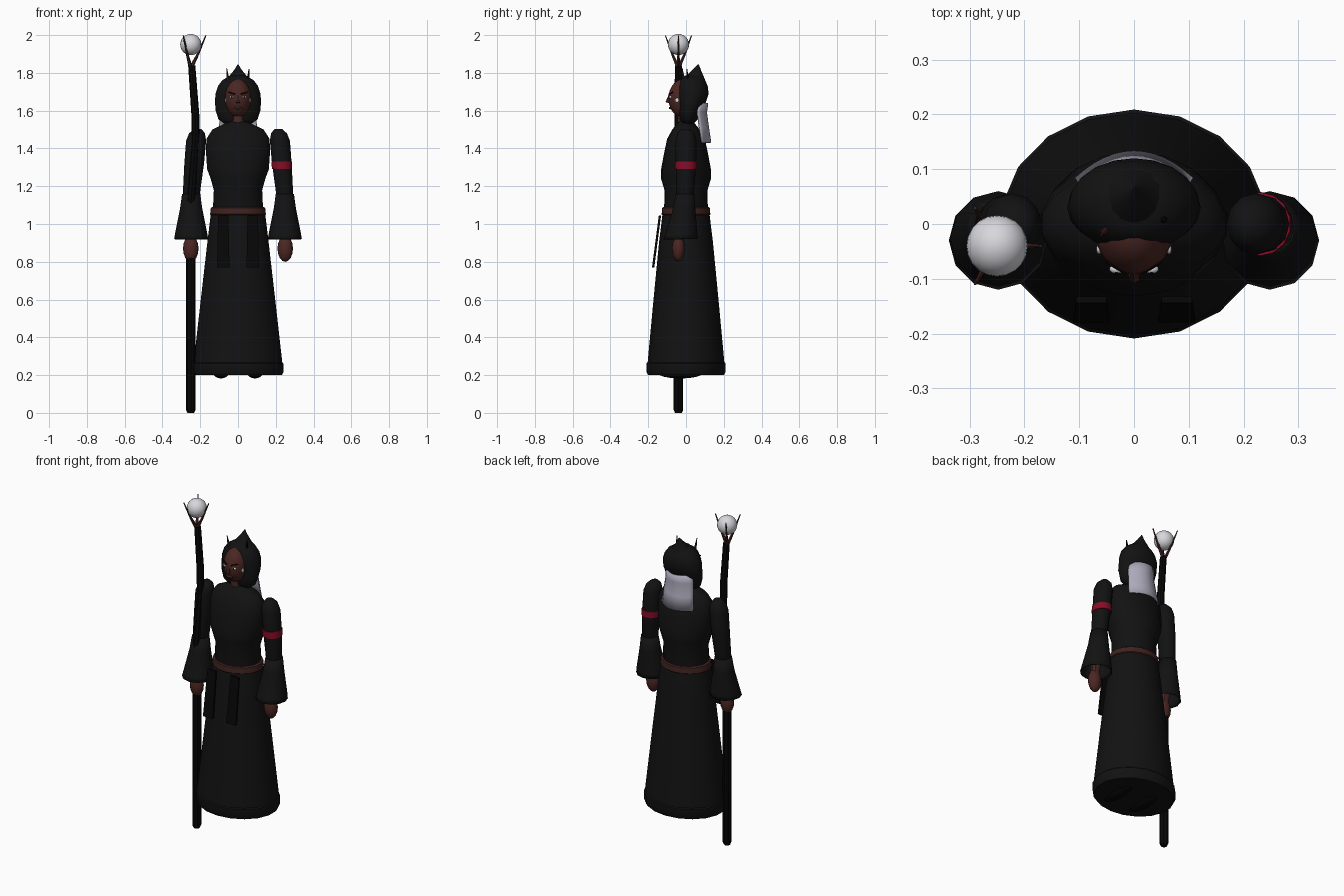
import bpy, bmesh, math
from mathutils import Vector

if "Cube" in bpy.data.objects:
    bpy.data.objects.remove(bpy.data.objects["Cube"])


def material(name, r, g, b):
    m = bpy.data.materials.new(name)
    m.diffuse_color = (r, g, b, 1)
    m.use_nodes = True
    m.node_tree.nodes["Principled BSDF"].inputs["Base Color"].default_value = m.diffuse_color
    return m


CLOTH = material("black_cloth", 0.006, 0.006, 0.006)
WOOD = material("dark_wood", 0.002, 0.002, 0.002)
SKIN = material("brown_skin", 0.07, 0.02, 0.016)
LEATHER = material("brown_leather", 0.05, 0.016, 0.014)
RED = material("red_band", 0.24, 0.004, 0.02)
WHITE = material("pale_glass", 0.68, 0.68, 0.72)
VEIL = material("grey_veil", 0.42, 0.41, 0.5)


def finish(name, bm, mat, angle=35):
    bmesh.ops.recalc_face_normals(bm, faces=bm.faces)
    me = bpy.data.meshes.new(name)
    bm.to_mesh(me)
    bm.free()
    me.materials.append(mat)
    ob = bpy.data.objects.new(name, me)
    bpy.context.collection.objects.link(ob)
    bpy.ops.object.select_all(action='DESELECT')
    ob.select_set(True)
    bpy.context.view_layer.objects.active = ob
    bpy.ops.object.shade_smooth_by_angle(angle=math.radians(angle))
    return ob


def loft(name, rings, mat, n=16, cap=True, angle=35):
    """Skin a stack of horizontal ellipses given as (x, y, z, rx, ry)."""
    bm = bmesh.new()
    rows = []
    for x, y, z, rx, ry in rings:
        rows.append([bm.verts.new((x + rx * math.sin(2 * math.pi * i / n),
                                   y + ry * math.cos(2 * math.pi * i / n), z))
                     for i in range(n)])
    for a, b in zip(rows, rows[1:]):
        for i in range(n):
            j = (i + 1) % n
            bm.faces.new((a[i], a[j], b[j], b[i]))
    if cap:
        bm.faces.new(rows[0])
        bm.faces.new(rows[-1])
    return finish(name, bm, mat, angle)


def ball(name, centre, size, mat, seg=16, rings=10):
    bm = bmesh.new()
    bmesh.ops.create_uvsphere(bm, u_segments=seg, v_segments=rings, radius=1)
    for v in bm.verts:
        v.co = Vector(centre) + Vector(a * b for a, b in zip(v.co, size))
    return finish(name, bm, mat, 60)


def rod(name, p, q, r1, r2, mat, n=6):
    p, q = Vector(p), Vector(q)
    bm = bmesh.new()
    bmesh.ops.create_cone(bm, cap_ends=True, segments=n, radius1=r1, radius2=r2,
                          depth=(q - p).length)
    rot = (q - p).to_track_quat('Z', 'Y')
    for v in bm.verts:
        v.co = rot @ v.co + (p + q) / 2
    return finish(name, bm, mat)


# Robe: skirt with a hem band, torso, belt
loft("skirt", [(0, 0, .2, .236, .2), (0, 0, .215, .244, .209), (0, 0, .262, .244, .209),
               (0, 0, .268, .238, .203), (0, 0, .6, .2, .172), (0, 0, .9, .165, .143),
               (0, 0, 1.04, .148, .126), (0, 0, 1.07, .142, .12)], CLOTH, 18)
loft("torso", [(0, 0, 1.05, .136, .116), (0, 0, 1.18, .13, .114), (0, 0, 1.24, .147, .132),
               (0, 0, 1.29, .166, .132), (0, 0, 1.38, .172, .115), (0, 0, 1.45, .17, .1),
               (0, 0, 1.5, .138, .073), (0, 0, 1.525, .085, .052), (0, 0, 1.545, .04, .038)],
     CLOTH, 18, angle=50)
loft("belt", [(0, 0, 1.047, .145, .124), (0, 0, 1.052, .15, .129), (0, 0, 1.085, .146, .126),
              (0, 0, 1.09, .138, .12)], LEATHER, 18)

# Arms, flared open sleeves, hands and feet, mirrored
for side, s in (("left", 1), ("right", -1)):
    loft(side + "_upper_arm", [(s * .247, -.01, 1.1, .03, .03), (s * .247, -.005, 1.16, .045, .047),
                               (s * .232, 0, 1.32, .052, .054), (s * .222, 0, 1.44, .053, .056),
                               (s * .217, 0, 1.48, .042, .045), (s * .213, 0, 1.503, .02, .022)],
         CLOTH, 12, angle=60)
    sleeve = loft(side + "_sleeve", [(s * .248, -.03, .92, .09, .09), (s * .248, -.025, .945, .086, .085),
                                     (s * .248, -.01, 1.08, .059, .06), (s * .248, -.005, 1.16, .048, .05)],
                  CLOTH, 12, cap=False)
    sol = sleeve.modifiers.new("thickness", 'SOLIDIFY')
    sol.thickness = .005
    loft(side + "_forearm", [(s * .25, -.04, .9, .026, .024), (s * .248, -.01, 1.13, .035, .035)], SKIN, 10)
    ball(side + "_hand", (s * .25, -.04, .87), (.041, .034, .07), SKIN, 12, 8)
    ball(side + "_foot", (s * .09, -.03, .215), (.043, .125, .033), WOOD, 12, 8)

loft("armband", [(.233, 0, 1.29, .055, .058), (.231, 0, 1.33, .055, .058)], RED, 14)

# Cloth panels hanging from the belt at the front
for side, s in (("left", 1), ("right", -1)):
    bm = bmesh.new()
    bmesh.ops.create_cube(bm, size=1)
    for v in bm.verts:
        low = v.co.z < 0
        v.co = (s * .078 + v.co.x * (.066 if low else .055),
                (-.174 if low else -.138) + v.co.y * .012, .77 if low else 1.045)
    finish(side + "_front_panel", bm, WOOD)

# Head, neck and face
loft("neck", [(0, -.008, 1.5, .036, .036), (0, -.01, 1.62, .033, .034)], SKIN, 12)
ball("head", (0, -.012, 1.665), (.071, .081, .103), SKIN, 20, 14)
rod("nose", (0, -.086, 1.685), (0, -.097, 1.642), .005, .012, SKIN)
ball("lips", (0, -.083, 1.614), (.024, .008, .007), LEATHER, 10, 6)
for side, s in (("left", 1), ("right", -1)):
    ball(side + "_eye", (s * .032, -.082, 1.672), (.013, .009, .007), WHITE, 10, 6)
    ball(side + "_pupil", (s * .032, -.088, 1.672), (.005, .005, .005), WOOD, 8, 6)
    rod(side + "_brow", (s * .015, -.089, 1.687), (s * .05, -.07, 1.698), .004, .003, WOOD)
    ball(side + "_earring", (s * .064, -.046, 1.655), (.005, .01, .012), WHITE, 8, 6)

# Dark hair with a pointed knot and two pins
loft("hair", [(0, .01, 1.53, .07, .03), (0, .015, 1.555, .104, .05), (0, .02, 1.6, .118, .06),
              (0, .03, 1.645, .122, .075), (0, .035, 1.69, .119, .085), (0, .035, 1.73, .106, .08),
              (0, .035, 1.76, .084, .067), (0, .037, 1.785, .045, .045)], CLOTH, 20, angle=60)
loft("hair_knot", [(0, .042, 1.75, .076, .064), (0, .047, 1.785, .045, .045),
                   (0, .056, 1.815, .02, .023), (0, .066, 1.845, .002, .002)], CLOTH, 12)
rod("right_pin", (-.05, -.01, 1.74), (-.06, -.02, 1.825), .01, .002, LEATHER)
rod("left_pin", (.052, .01, 1.74), (.058, .005, 1.82), .01, .002, WOOD)

# Curved veil falling behind the head
bm = bmesh.new()
rows = []
for z, w, y in ((1.64, .085, .112), (1.59, .09, .105), (1.51, .097, .116), (1.43, .104, .128)):
    rows.append([bm.verts.new((w * t / 6, y - .048 * (t / 6) ** 2, z)) for t in range(-6, 7)])
for a, b in zip(rows, rows[1:]):
    for i in range(12):
        bm.faces.new((a[i], a[i + 1], b[i + 1], b[i]))
veil = finish("veil", bm, VEIL)
veil.modifiers.new("thickness", 'SOLIDIFY').thickness = .006

# Staff with a slight bend, pronged head and orb
SX, SY = -.25, -.04
loft("staff", [(SX, SY, 0, .018, .018), (SX, SY, .015, .025, .025), (SX, SY, 1.1, .025, .025),
               (-.225, SY, 1.45, .021, .021), (-.226, SY, 1.58, .021, .021),
               (-.245, SY, 1.84, .019, .019)], WOOD, 8)
for k in range(3):
    a = math.radians(120 * k)
    c, s = math.cos(a), math.sin(a)
    mid = (SX + .036 * c, SY + .036 * s, 1.895)
    rod(f"prong_base_{k + 1}", (SX, SY, 1.825), mid, .011, .007, LEATHER)
    rod(f"prong_tip_{k + 1}", mid, (SX + .08 * c, SY + .08 * s, 1.998), .007, .003, LEATHER)
ball("orb", (SX, SY, 1.95), (.056, .056, .056), WHITE, 20, 14)
